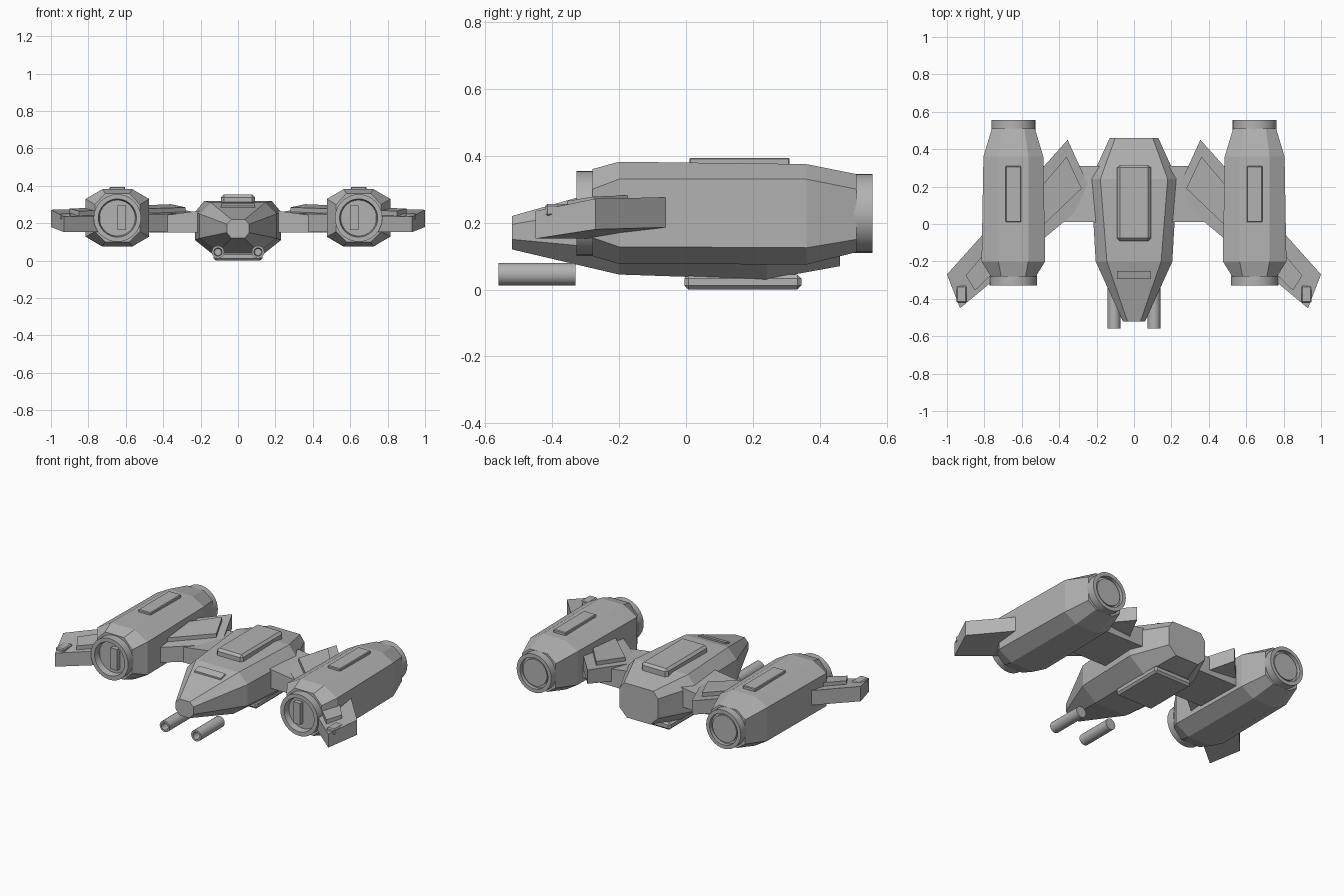
import bpy, bmesh, math
from mathutils import Vector

old = bpy.data.objects.get("Cube")
if old:
    bpy.data.objects.remove(old, do_unlink=True)

grey = bpy.data.materials.new("plain_grey")
grey.use_nodes = True
colour = (0.45, 0.45, 0.45, 1)
grey.diffuse_color = colour
grey.node_tree.nodes["Principled BSDF"].inputs["Base Color"].default_value = colour


def finish(name, bm, smooth=False):
    bmesh.ops.remove_doubles(bm, verts=bm.verts, dist=0.0001)
    bmesh.ops.recalc_face_normals(bm, faces=bm.faces)
    mesh = bpy.data.meshes.new(name)
    bm.to_mesh(mesh)
    bm.free()
    mesh.materials.append(grey)
    ob = bpy.data.objects.new(name, mesh)
    bpy.context.collection.objects.link(ob)
    if smooth:
        bpy.ops.object.select_all(action='DESELECT')
        ob.select_set(True)
        bpy.context.view_layer.objects.active = ob
        bpy.ops.object.shade_smooth_by_angle(angle=math.radians(35))
    return ob


def loft(name, rings, caps=True, smooth=False):
    """Skin a list of equal-length point loops."""
    bm = bmesh.new()
    loops = [[bm.verts.new(p) for p in ring] for ring in rings]
    n = len(loops[0])
    for a, b in zip(loops, loops[1:]):
        for i in range(n):
            j = (i + 1) % n
            bm.faces.new((a[i], a[j], b[j], b[i]))
    if caps:
        bm.faces.new(loops[0])
        bm.faces.new(loops[-1])
    return finish(name, bm, smooth)


def octagon(y, cx, side, top, bottom, z0, z1, z2, z3):
    return [(cx + x, y, z) for x, z in (
        (-bottom, z0), (bottom, z0), (side, z1), (side, z2),
        (top, z3), (-top, z3), (-side, z2), (-side, z1))]


def lathe(name, cx, cz, profile, sides=32):
    """Spin (radius, y) pairs about a fore-and-aft axis."""
    rings = [[(cx + r * math.cos(2 * math.pi * k / sides), y,
               cz + r * math.sin(2 * math.pi * k / sides)) for k in range(sides)]
             for r, y in profile]
    return loft(name, rings, smooth=True)


def plate(name, x, y, z, bevel=0.0):
    """Box from x, y, z ranges."""
    bm = bmesh.new()
    bmesh.ops.create_cube(bm, size=1)
    for v in bm.verts:
        v.co = Vector([(r[0] + r[1]) / 2 + c * (r[1] - r[0])
                       for c, r in zip(v.co, (x, y, z))])
    ob = finish(name, bm)
    if bevel:
        mod = ob.modifiers.new("chamfer", 'BEVEL')
        mod.width, mod.segments = bevel, 1
    return ob


def slab(name, corners):
    """Four-cornered slab, corners given as x, y, low z, high z."""
    return loft(name, [[(x, y, lo) for x, y, lo, hi in corners],
                       [(x, y, hi) for x, y, lo, hi in corners]])


# Central hull
loft("hull", [
    octagon(-0.52, 0, 0.06, 0.035, 0.035, 0.12, 0.15, 0.195, 0.22),
    octagon(-0.20, 0, 0.205, 0.145, 0.11, 0.045, 0.12, 0.25, 0.31),
    octagon(0.24, 0, 0.23, 0.18, 0.13, 0.03, 0.11, 0.26, 0.32),
    octagon(0.46, 0, 0.13, 0.10, 0.08, 0.07, 0.12, 0.24, 0.28)])
plate("dorsal_plate", (-0.09, 0.09), (-0.09, 0.315), (0.29, 0.353), 0.014)
plate("belly_plate", (-0.13, 0.13), (-0.005, 0.345), (0, 0.045), 0.012)

# Small hatch lying on the sloping nose
slab("nose_hatch", [(-0.09, -0.295, 0.26, 0.293), (0.09, -0.295, 0.26, 0.293),
                    (0.09, -0.25, 0.27, 0.306), (-0.09, -0.25, 0.27, 0.306)])

for s, tag in ((1, "left"), (-1, "right")):
    cx, cz = s * 0.645, 0.228

    # Engine pod with end collars
    loft(tag + "_pod", [
        octagon(-0.28, cx, 0.12, 0.065, 0.065, 0.10, 0.155, 0.30, 0.36),
        octagon(-0.20, cx, 0.17, 0.08, 0.08, 0.077, 0.128, 0.33, 0.382),
        octagon(0.36, cx, 0.16, 0.08, 0.08, 0.075, 0.125, 0.33, 0.375),
        octagon(0.51, cx, 0.115, 0.06, 0.06, 0.112, 0.15, 0.30, 0.345)])
    lathe(tag + "_intake_collar", cx, cz, [
        (0.05, -0.29), (0.096, -0.29), (0.102, -0.328), (0.127, -0.328),
        (0.127, -0.275), (0.05, -0.275)])
    lathe(tag + "_exhaust_collar", cx, cz, [
        (0.04, 0.548), (0.082, 0.548), (0.082, 0.535), (0.095, 0.535),
        (0.095, 0.557), (0.118, 0.557), (0.118, 0.50), (0.04, 0.50)])
    plate(tag + "_intake_vane", sorted((cx, cx - s * 0.045)),
          (-0.318, -0.28), (0.165, 0.295))
    plate(tag + "_pod_hatch", (cx - 0.042, cx + 0.042), (0.01, 0.31), (0.36, 0.394), 0.004)

    # Pylon joining hull and pod, sloping down outward
    slab(tag + "_pylon", [(s * x, y, 0.15, z) for x, y, z in (
        (0.15, 0.01, 0.275), (0.52, 0.01, 0.225),
        (0.52, 0.31, 0.225), (0.15, 0.31, 0.275))])

    # Swept wing passing through the pod, with a raised panel
    slab(tag + "_wing", [(s * x, y, lo, hi) for x, y, lo, hi in (
        (0.355, 0.45, 0.20, 0.285), (0.215, 0.145, 0.155, 0.255),
        (0.93, -0.45, 0.152, 0.235), (1.0, -0.27, 0.18, 0.272))])
    slab(tag + "_wing_panel", [(s * x, y, 0.22, hi) for x, y, hi in (
        (0.36, 0.36, 0.302), (0.28, 0.19, 0.285),
        (0.85, -0.355, 0.265), (0.90, -0.275, 0.278))])
    plate(tag + "_tip_pod", sorted((s * 0.895, s * 0.95)), (-0.42, -0.33), (0.22, 0.256), 0.006)

    # Forward gun barrel with a hollow muzzle
    lathe(tag + "_gun", s * 0.107, 0.046, [
        (0.018, -0.50), (0.022, -0.56), (0.034, -0.56), (0.034, -0.33), (0.018, -0.33)], 20)
